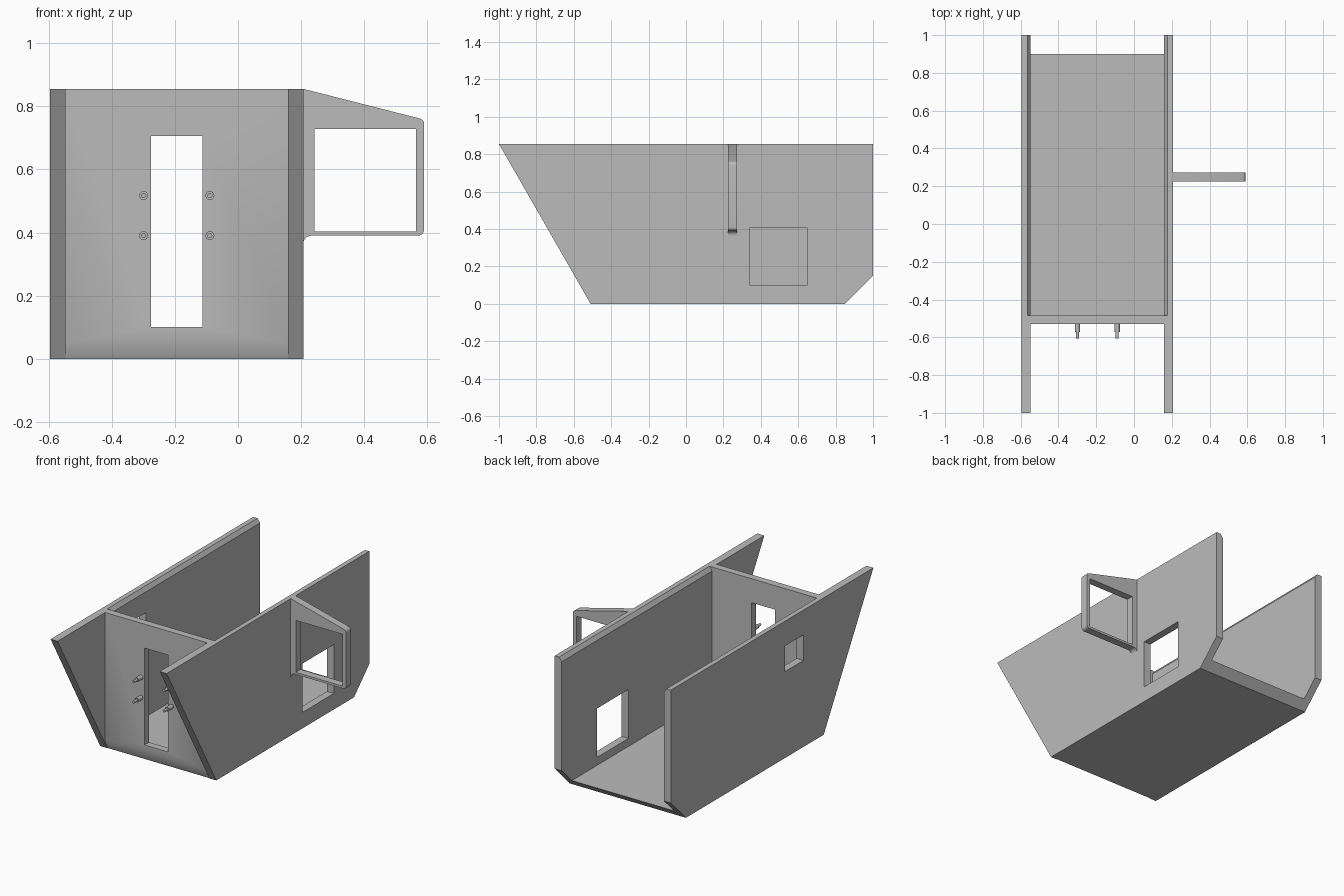
import bpy, bmesh
from math import radians, cos, sin
from mathutils import Matrix

if "Cube" in bpy.data.objects:
    bpy.data.objects.remove(bpy.data.objects["Cube"])

grey = bpy.data.materials.new("plain grey")
grey.use_nodes = True
COLOUR = (0.5, 0.5, 0.5, 1)
grey.diffuse_color = COLOUR
grey.node_tree.nodes["Principled BSDF"].inputs["Base Color"].default_value = COLOUR


def add_object(name, bm):
    bmesh.ops.recalc_face_normals(bm, faces=bm.faces)
    mesh = bpy.data.meshes.new(name)
    bm.to_mesh(mesh)
    bm.free()
    mesh.materials.append(grey)
    obj = bpy.data.objects.new(name, mesh)
    bpy.context.collection.objects.link(obj)
    return obj


def prism(name, profile, axis, start, end):
    """Extrude a (y, z) profile along x, or an (x, z) profile along y."""
    bm = bmesh.new()

    def ring(d):
        return [bm.verts.new((d, p, z) if axis == "x" else (p, d, z)) for p, z in profile]

    a, b = ring(start), ring(end)
    bm.faces.new(a)
    bm.faces.new(b)
    for i in range(len(a)):
        j = (i + 1) % len(a)
        bm.faces.new((a[i], a[j], b[j], b[i]))
    return add_object(name, bm)


def rect(a0, a1, z0, z1):
    return [(a0, z0), (a1, z0), (a1, z1), (a0, z1)]


def arc(cx, cz, r, a0, a1, n=6):
    angles = [radians(a0 + (a1 - a0) * i / n) for i in range(n + 1)]
    return [(cx + r * cos(a), cz + r * sin(a)) for a in angles]


def activate(obj):
    bpy.ops.object.select_all(action="DESELECT")
    obj.select_set(True)
    bpy.context.view_layer.objects.active = obj


def cut(obj, cutter):
    cutter.hide_render = True
    mod = obj.modifiers.new("cut", "BOOLEAN")
    mod.operation, mod.solver, mod.object = "DIFFERENCE", "EXACT", cutter
    activate(obj)
    bpy.ops.object.modifier_apply(modifier=mod.name)
    bpy.data.objects.remove(cutter)


def smooth(obj, degrees):
    activate(obj)
    bpy.ops.object.shade_smooth_by_angle(angle=radians(degrees))


# Main dimensions: outer and inner faces of the side walls, and height
LEFT, RIGHT, HEIGHT, WALL = -0.595, 0.207, 0.855, 0.048
IN_L, IN_R, LIP = LEFT + WALL, RIGHT - WALL, 0.018
MID = (LEFT + RIGHT) / 2

# Hull: raked front, chamfered lower back
hull = prism("hull", [(-1, HEIGHT), (-0.51, 0), (0.85, 0), (1, 0.15), (1, HEIGHT)],
             "x", LEFT, RIGHT)

# Open tray with a bevelled inner rim
cut(hull, prism("tray_cutter", [
    (IN_L, 0.05), (IN_R, 0.05), (IN_R, HEIGHT - 0.025), (IN_R + LIP, HEIGHT),
    (IN_R + LIP, 1), (IN_L - LIP, 1), (IN_L - LIP, HEIGHT), (IN_L, HEIGHT - 0.025)],
    "y", -0.485, 1.2))

# Recess ahead of the front wall, with a sloping foot
cut(hull, prism("front_cutter", [
    (-0.53, 1), (-0.53, 0.05), (-0.484, -0.05), (-1.2, -0.05), (-1.2, 1)],
    "x", IN_L, IN_R))

# Door slot and side windows
cut(hull, prism("door_cutter", rect(MID - 0.081, MID + 0.081, 0.1, 0.705), "y", -0.7, -0.4))
cut(hull, prism("left_window_cutter", rect(0.34, 0.65, 0.1, 0.405), "x", 0.1, 0.3))
cut(hull, prism("right_window_cutter", rect(-0.31, -0.125, 0.54, 0.7), "x", -0.7, -0.5))
smooth(hull, 28)

# Side frame: sloping top, rounded outer corners, fillet at the wall
outline = [(RIGHT - 0.005, HEIGHT), (RIGHT, HEIGHT)]
outline += arc(0.57, 0.742, 0.02, 75, 0) + arc(0.57, 0.41, 0.02, 0, -90)
outline += arc(0.232, 0.365, 0.025, 90, 180) + [(RIGHT - 0.005, 0.365)]
side_frame = prism("side_frame", outline, "y", 0.225, 0.273)
cut(side_frame, prism("frame_cutter", rect(0.242, 0.564, 0.404, 0.728), "y", 0.1, 0.4))
smooth(side_frame, 30)

# Stepped pegs beside the door
for side in (-1, 1):
    for level, z in (("lower", 0.39), ("upper", 0.517)):
        bm = bmesh.new()
        for radius, y0, y1 in ((0.014, -0.52, -0.573), (0.008, -0.565, -0.605)):
            place = (Matrix.Translation((MID + side * 0.105, (y0 + y1) / 2, z))
                     @ Matrix.Rotation(radians(90), 4, "X"))
            bmesh.ops.create_cone(bm, cap_ends=True, segments=24, radius1=radius,
                                  radius2=radius, depth=y0 - y1, matrix=place)
        peg = add_object(level + ("_left_peg" if side > 0 else "_right_peg"), bm)
        smooth(peg, 30)
